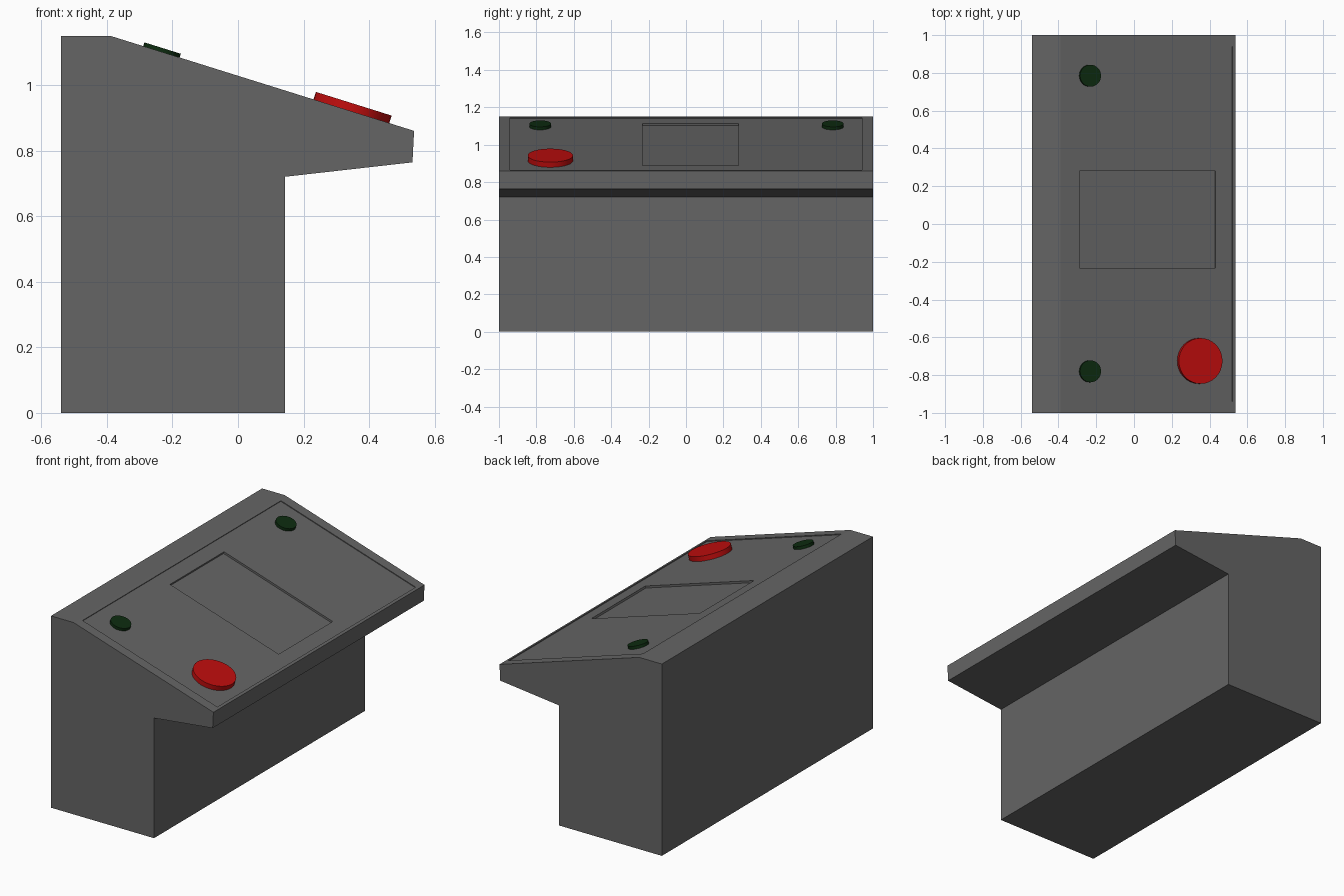
import bpy, bmesh, math
from mathutils import Matrix, Vector

if "Cube" in bpy.data.objects:
    bpy.data.objects.remove(bpy.data.objects["Cube"])


def material(name, rgb):
    m = bpy.data.materials.new(name)
    m.diffuse_color = (*rgb, 1)
    m.use_nodes = True
    m.node_tree.nodes["Principled BSDF"].inputs["Base Color"].default_value = m.diffuse_color
    return m


GREY = material("dark grey", (0.13, 0.13, 0.13))
RED = material("red", (0.52, 0.004, 0.004))
GREEN = material("dark green", (0.004, 0.025, 0.005))

# Sloped top, running from its high back edge to its low front edge
HIGH, LOW = Vector((-0.39, 0, 1.15)), Vector((0.537, 0, 0.86))
ALONG = (LOW - HIGH).normalized()
NORMAL = Vector((-ALONG.z, 0, ALONG.x))
LENGTH = (LOW - HIGH).length


def on_slope(u, y, depth=0.0):
    return HIGH + ALONG * u + Vector((0, y, 0)) - NORMAL * depth


def finish(bm, name, mat):
    bmesh.ops.recalc_face_normals(bm, faces=bm.faces)
    mesh = bpy.data.meshes.new(name)
    bm.to_mesh(mesh)
    bm.free()
    mesh.materials.append(mat)
    obj = bpy.data.objects.new(name, mesh)
    bpy.context.collection.objects.link(obj)
    return obj


# Console body: side profile stretched along y
bm = bmesh.new()
profile = [(HIGH.x, HIGH.z), (LOW.x, LOW.z), (0.532, 0.764), (0.143, 0.72),
           (0.143, 0), (-0.54, 0), (-0.54, 1.15)]
near = [bm.verts.new((x, -1, z)) for x, z in profile]
far = [bm.verts.new((x, 1, z)) for x, z in profile]
bm.faces.new(near)
bm.faces.new(far)
for i in range(1, len(profile)):
    j = (i + 1) % len(profile)
    bm.faces.new((near[i], near[j], far[j], far[i]))

# Nested rings on the slope: recessed panel, then a deeper screen
ring = [near[0], near[1], far[1], far[0]]
for u0, u1, y0, y1, depth in [(0.018, 0.954, -0.94, 0.94, 0),
                              (0.018, 0.954, -0.94, 0.94, 0.005),
                              (0.108, 0.863, -0.232, 0.28, 0.005),
                              (0.108, 0.863, -0.232, 0.28, 0.017)]:
    inner = [bm.verts.new(on_slope(u, y, depth))
             for u, y in ((u0, y0), (u1, y0), (u1, y1), (u0, y1))]
    for i in range(4):
        j = (i + 1) % 4
        bm.faces.new((ring[i], ring[j], inner[j], inner[i]))
    ring = inner
bm.faces.new(ring)
finish(bm, "console_body", GREY)


# Round buttons standing on the panel
def button(name, u, y, radius, height, mat):
    sink = 0.005
    bm = bmesh.new()
    bmesh.ops.create_cone(bm, cap_ends=True, segments=32, radius1=radius,
                          radius2=radius, depth=height + sink)
    tilt = Matrix.Rotation(math.atan2(NORMAL.x, NORMAL.z), 4, 'Y')
    centre = on_slope(u, y, (sink - height) / 2)
    bm.transform(Matrix.Translation(centre) @ tilt)
    obj = finish(bm, name, mat)
    bpy.ops.object.select_all(action='DESELECT')
    obj.select_set(True)
    bpy.context.view_layer.objects.active = obj
    bpy.ops.object.shade_smooth_by_angle(angle=math.radians(30))


button("large_button", 0.771, -0.725, 0.121, 0.024, RED)
button("small_button_left", 0.164, -0.78, 0.058, 0.012, GREEN)
button("small_button_right", 0.164, 0.785, 0.058, 0.012, GREEN)
